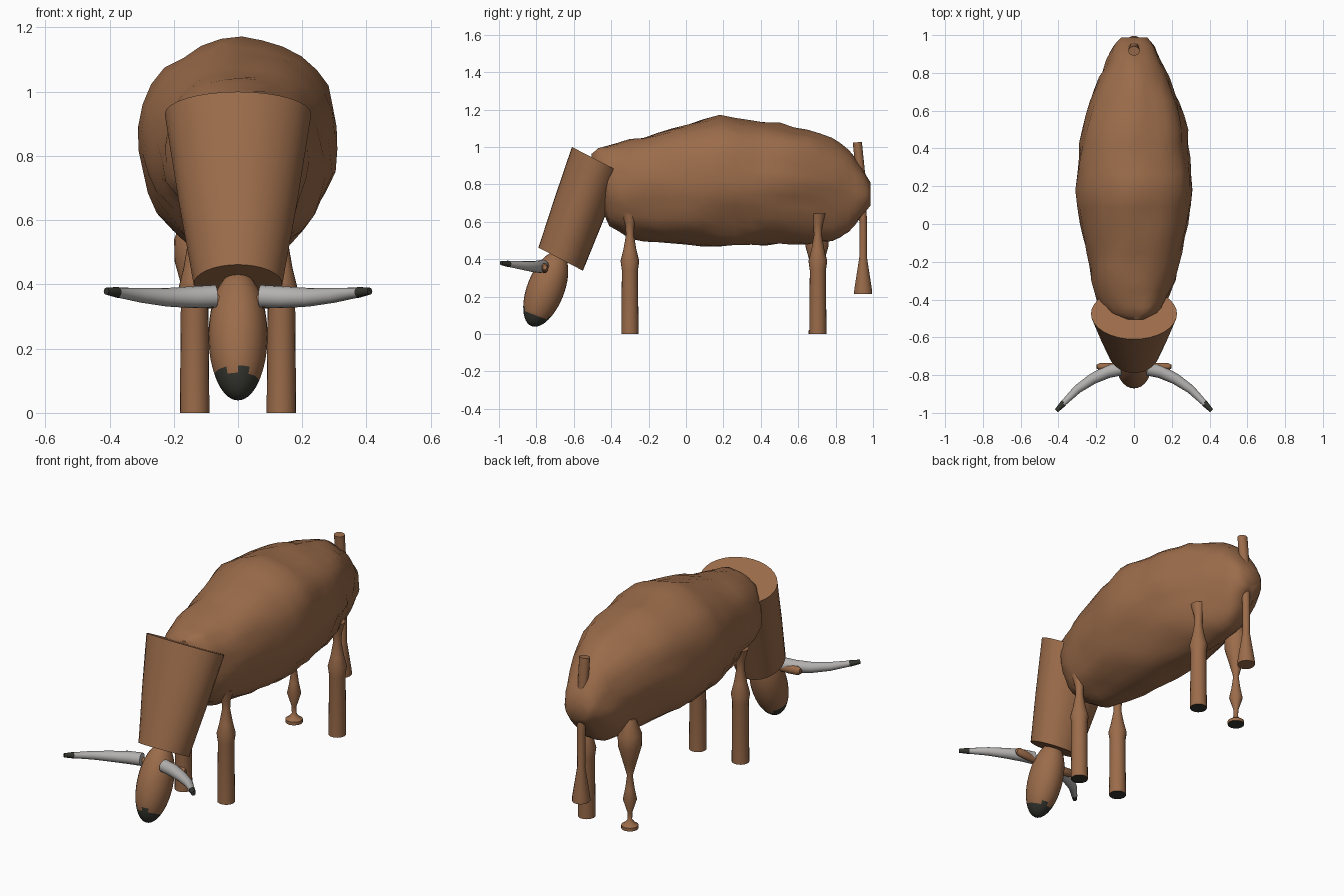
import bpy, bmesh, math
from mathutils import Vector, Matrix, noise

cube = bpy.data.objects.get("Cube")
if cube:
    bpy.data.objects.remove(cube, do_unlink=True)


def material(name, rgb):
    m = bpy.data.materials.new(name)
    m.use_nodes = True
    m.diffuse_color = (*rgb, 1)
    bsdf = next(n for n in m.node_tree.nodes if n.type == 'BSDF_PRINCIPLED')
    bsdf.inputs["Base Color"].default_value = (*rgb, 1)
    return m


hide = material("brown hide", (0.33, 0.15, 0.069))
horn_grey = material("horn grey", (0.45, 0.44, 0.43))
dark = material("dark hoof", (0.035, 0.036, 0.028))


def finish(bm, name, mats, rule=None, angle=40):
    bmesh.ops.recalc_face_normals(bm, faces=bm.faces)
    if rule:
        for f in bm.faces:
            f.material_index = int(rule(f.calc_center_median()))
    mesh = bpy.data.meshes.new(name)
    bm.to_mesh(mesh)
    bm.free()
    for m in mats:
        mesh.materials.append(m)
    ob = bpy.data.objects.new(name, mesh)
    bpy.context.collection.objects.link(ob)
    bpy.ops.object.select_all(action='DESELECT')
    ob.select_set(True)
    bpy.context.view_layer.objects.active = ob
    bpy.ops.object.shade_smooth_by_angle(angle=math.radians(angle))


def clamp(x):
    return min(max(x, 0), 1)


def tube(rings, sides=20, ref=(1, 0, 0), axis=None):
    """Loft elliptical rings (centre, half width along ref, other half width)."""
    bm = bmesh.new()
    ref = Vector(ref)
    loops = []
    for i, (c, a, b) in enumerate(rings):
        before = Vector(rings[max(i - 1, 0)][0])
        after = Vector(rings[min(i + 1, len(rings) - 1)][0])
        t = (Vector(axis) if axis else after - before).normalized()
        u = (ref - t * t.dot(ref)).normalized()
        v = t.cross(u)
        loop = []
        for k in range(sides):
            ang = math.tau * k / sides
            p = u * a * math.cos(ang) + v * b * math.sin(ang)
            loop.append(bm.verts.new(Vector(c) + p))
        loops.append(loop)
    for l0, l1 in zip(loops, loops[1:]):
        for k in range(sides):
            n = (k + 1) % sides
            bm.faces.new((l0[k], l0[n], l1[n], l1[k]))
    bm.faces.new(loops[0])
    bm.faces.new(loops[-1])
    return bm


# Body: lumpy barrel lofted front to back (y, bottom, top, half width)
profile = [(-0.505, 0.84, 0.96, 0.06), (-0.47, 0.72, 0.99, 0.13),
           (-0.41, 0.57, 1.01, 0.19), (-0.3, 0.51, 1.045, 0.232),
           (-0.15, 0.49, 1.08, 0.262), (0.0, 0.48, 1.12, 0.288),
           (0.18, 0.47, 1.17, 0.303), (0.35, 0.475, 1.14, 0.297),
           (0.5, 0.48, 1.125, 0.275), (0.65, 0.485, 1.09, 0.238),
           (0.78, 0.495, 1.045, 0.19), (0.87, 0.55, 0.98, 0.145),
           (0.94, 0.63, 0.89, 0.11), (0.987, 0.69, 0.81, 0.065)]
fine = []
for p, q in zip(profile, profile[1:]):
    fine += [p, tuple((s + e) / 2 for s, e in zip(p, q))]
fine.append(profile[-1])
bm = tube([((0, y, (lo + hi) / 2), w, (hi - lo) / 2) for y, lo, hi, w in fine],
          sides=32, axis=(0, 1, 0))
for v in bm.verts:
    x, y, z = v.co
    # Flanks tuck in above the legs
    v.co.x *= 1 - 0.23 * clamp((0.82 - z) / 0.3) * clamp(abs(y - 0.2) / 0.5)
    # Squarer shoulders leaning slightly left, then uneven lumps
    high = clamp((z - 0.88) / 0.2)
    v.co.x += high * (0.1 * x + 0.012)
    lump = noise.noise((x * 7, y * 4, z * 7)) * 0.02
    lump += noise.noise((x * 17, y * 11, z * 17)) * 0.012
    v.co += Vector((x, 0, z - 0.8)).normalized() * lump
finish(bm, "body", [hide], angle=50)

# Neck: tapered oval barrel leaning forward and down
finish(tube([((0, -0.475, 0.93), 0.228, 0.152),
             ((0, -0.575, 0.66), 0.185, 0.144),
             ((0, -0.67, 0.40), 0.138, 0.134)], sides=32,
            axis=(0, -0.46, -0.888)), "neck", [hide])

# Head: long egg tipped forward, with a ragged dark muzzle
bm = bmesh.new()
bmesh.ops.create_uvsphere(
    bm, u_segments=24, v_segments=24, radius=1,
    matrix=Matrix.Translation((0, -0.75, 0.24))
    @ Matrix.Rotation(math.radians(-21), 4, 'X')
    @ Matrix.Diagonal((0.092, 0.1, 0.212, 1)))
finish(bm, "head", [hide, dark],
       lambda c: c.z < 0.108 - 0.3 * (c.y + 0.79) + 0.012 * math.sin(90 * c.x))

# Horns and ears on both sides
for side, s in (("left", 1), ("right", -1)):
    path = [(0.07, -0.767, 0.363, 0.035), (0.14, -0.782, 0.36, 0.034),
            (0.22, -0.82, 0.36, 0.029), (0.30, -0.875, 0.366, 0.023),
            (0.37, -0.945, 0.374, 0.016), (0.375, -0.951, 0.375, 0.017),
            (0.41, -0.988, 0.379, 0.011)]
    finish(tube([((s * x, y, z), r, r) for x, y, z, r in path],
                sides=16, ref=(0, 0, 1)), side + "_horn", [horn_grey, dark],
           lambda c: abs(c.x) > 0.371)
    finish(tube([((s * x, -0.755, z), r, r * 0.8)
                 for x, z, r in ((0.05, 0.345, 0.02), (0.12, 0.35, 0.024),
                                 (0.18, 0.355, 0.024), (0.197, 0.357, 0.014))],
                sides=12, ref=(0, 0, 1)), side + "_ear", [hide])

# Legs: round posts pinched near the top, with dark soles
post = [(0, 0.046), (0.34, 0.043), (0.39, 0.05), (0.45, 0.035),
        (0.53, 0.021), (0.58, 0.024), (0.645, 0.042)]
# The right hind leg is a turned shape with a disc foot
turned = [(0, 0.045), (0.018, 0.045), (0.028, 0.028), (0.05, 0.012),
          (0.09, 0.013), (0.165, 0.037), (0.23, 0.024), (0.3, 0.015),
          (0.37, 0.034), (0.47, 0.062), (0.54, 0.064), (0.63, 0.03)]
for name, x, y, shape in (("front_left_leg", 0.135, -0.3, post),
                          ("front_right_leg", -0.135, -0.3, post),
                          ("hind_left_leg", 0.135, 0.705, post),
                          ("hind_right_leg", -0.135, 0.70, turned)):
    finish(tube([((x, y, z), r, r) for z, r in shape], sides=20),
           name, [hide, dark], lambda c: c.z < 0.001)

# Tail: thin rod flaring into a tuft
finish(tube([((0, 0.916, 1.025), 0.03, 0.025), ((0, 0.934, 0.85), 0.028, 0.025),
             ((0, 0.947, 0.6), 0.022, 0.021), ((0, 0.947, 0.41), 0.021, 0.021),
             ((0, 0.947, 0.24), 0.047, 0.048), ((0, 0.947, 0.215), 0.047, 0.05)],
            sides=14), "tail", [hide])
